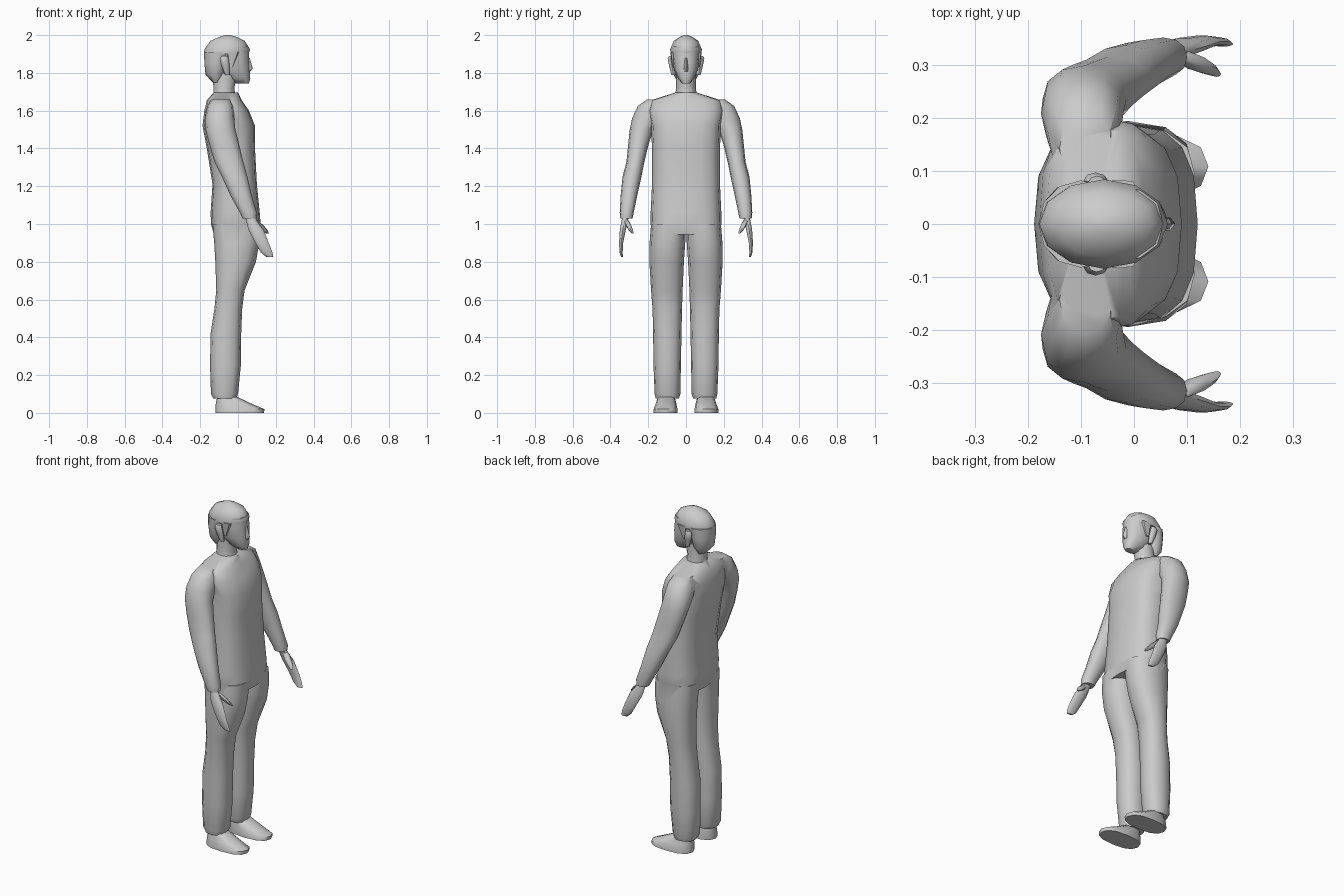
import bpy, bmesh, math

grey = bpy.data.materials.new("plain grey")
grey.diffuse_color = (0.6, 0.6, 0.6, 1)


def power(v, e):
    return math.copysign(abs(v) ** e, v)


def loft(name, rings, sides=12, square=1.0, side=1):
    """Skin of stacked rings, each ring = (z, x0, x1, y0, y1)."""
    bm = bmesh.new()
    loops = []
    for z, x0, x1, y0, y1 in rings:
        loop = []
        for i in range(sides):
            a = 2 * math.pi * i / sides
            x = (x0 + x1) / 2 + (x1 - x0) / 2 * power(math.cos(a), square)
            y = (y0 + y1) / 2 + (y1 - y0) / 2 * power(math.sin(a), square)
            loop.append(bm.verts.new((x, y * side, z)))
        loops.append(loop)
    for a, b in zip(loops, loops[1:]):
        for i in range(sides):
            j = (i + 1) % sides
            bm.faces.new((a[i], a[j], b[j], b[i]))
    bm.faces.new(loops[0])
    bm.faces.new(loops[-1])
    bmesh.ops.recalc_face_normals(bm, faces=bm.faces)
    mesh = bpy.data.meshes.new(name)
    bm.to_mesh(mesh)
    bm.free()
    mesh.materials.append(grey)
    ob = bpy.data.objects.new(name, mesh)
    bpy.context.collection.objects.link(ob)
    return ob


def centred(rows):
    return [(z, x0, x1, -w, w) for z, x0, x1, w in rows]


def activate(ob):
    bpy.ops.object.select_all(action='DESELECT')
    ob.select_set(True)
    bpy.context.view_layer.objects.active = ob


def fuse(base, part):
    """Union a part into the base so no inner walls remain."""
    activate(base)
    mod = base.modifiers.new("union", 'BOOLEAN')
    mod.operation = 'UNION'
    mod.solver = 'EXACT'
    mod.object = part
    bpy.ops.object.modifier_apply(modifier=mod.name)
    bpy.data.objects.remove(part, do_unlink=True)


# Torso from hips to neck base
body = loft("body_suit", centred([
    (0.945, -0.128, 0.112, 0.175), (1.0, -0.143, 0.12, 0.188),
    (1.06, -0.145, 0.115, 0.187), (1.21, -0.135, 0.10, 0.18),
    (1.40, -0.165, 0.09, 0.18), (1.52, -0.188, 0.09, 0.185),
    (1.60, -0.178, 0.058, 0.20), (1.655, -0.165, 0.02, 0.185),
    (1.695, -0.13, 0.0, 0.06)]), sides=16, square=0.75)

# Neck
fuse(body, loft("neck", centred([
    (1.66, -0.132, -0.01, 0.06), (1.72, -0.13, -0.02, 0.052),
    (1.80, -0.135, 0.0, 0.052)])))

for s in (1, -1):
    # Trouser leg
    fuse(body, loft("leg", [
        (0.075, -0.13, -0.01, 0.038, 0.16), (0.10, -0.143, 0.0, 0.03, 0.166),
        (0.25, -0.148, 0.015, 0.027, 0.172), (0.42, -0.145, 0.017, 0.024, 0.174),
        (0.55, -0.125, 0.022, 0.021, 0.177), (0.65, -0.115, 0.035, 0.018, 0.185),
        (0.80, -0.12, 0.095, 0.011, 0.194), (0.90, -0.126, 0.113, 0.004, 0.193),
        (1.0, -0.135, 0.115, 0.002, 0.185)], square=0.85, side=s))
    # Sleeve from cuff to shoulder
    fuse(body, loft("sleeve", [
        (1.03, 0.025, 0.098, 0.283, 0.348), (1.06, 0.01, 0.10, 0.277, 0.351),
        (1.15, -0.04, 0.073, 0.258, 0.346), (1.25, -0.085, 0.05, 0.236, 0.336),
        (1.33, -0.125, 0.028, 0.22, 0.315), (1.42, -0.152, 0.006, 0.198, 0.306),
        (1.50, -0.172, -0.014, 0.172, 0.298), (1.56, -0.175, -0.02, 0.13, 0.285),
        (1.625, -0.162, -0.025, 0.09, 0.255), (1.66, -0.14, -0.04, 0.08, 0.205)],
        square=0.9, side=s))

# Head with jaw
loft("head", centred([
    (1.745, -0.01, 0.058, 0.022), (1.77, -0.06, 0.065, 0.042),
    (1.82, -0.12, 0.062, 0.064), (1.88, -0.14, 0.058, 0.072),
    (1.94, -0.14, 0.055, 0.072)]), square=0.85)
loft("nose", centred([
    (1.808, 0.04, 0.066, 0.012), (1.825, 0.04, 0.078, 0.014),
    (1.88, 0.04, 0.062, 0.006)]), sides=6)

# Hair: rounded cap and lower back
loft("hair_cap", centred([
    (1.90, -0.18, 0.056, 0.082), (1.925, -0.178, 0.064, 0.084),
    (1.97, -0.145, 0.035, 0.064), (1.99, -0.10, -0.005, 0.034),
    (2.0, -0.07, -0.04, 0.012)]), sides=12)
loft("hair_back", centred([
    (1.75, -0.135, -0.10, 0.045), (1.79, -0.172, -0.065, 0.066),
    (1.85, -0.178, -0.05, 0.078), (1.91, -0.18, -0.02, 0.082)]), sides=12)

for s in (1, -1):
    # Ear and sideburn
    loft("ear", [
        (1.79, -0.068, -0.045, 0.055, 0.078), (1.84, -0.088, -0.045, 0.06, 0.09),
        (1.875, -0.095, -0.05, 0.065, 0.097), (1.89, -0.085, -0.055, 0.07, 0.09)],
        sides=8, side=s)
    loft("sideburn", [
        (1.83, -0.045, -0.028, 0.055, 0.072), (1.91, -0.06, 0.005, 0.05, 0.083)],
        sides=8, square=0.6, side=s)
    # Hand with a separate thumb
    hand = loft("hand", [
        (1.05, 0.035, 0.085, 0.298, 0.335), (1.01, 0.045, 0.105, 0.308, 0.343),
        (0.97, 0.055, 0.135, 0.318, 0.351), (0.90, 0.092, 0.163, 0.332, 0.355),
        (0.85, 0.12, 0.182, 0.335, 0.352), (0.825, 0.15, 0.187, 0.334, 0.344)],
        sides=10, side=s)
    fuse(hand, loft("thumb", [
        (1.02, 0.07, 0.105, 0.305, 0.33), (0.99, 0.095, 0.138, 0.288, 0.318),
        (0.965, 0.125, 0.158, 0.28, 0.302), (0.95, 0.148, 0.164, 0.277, 0.288)],
        sides=8, side=s))
    # Shoe
    loft("shoe", [
        (0.0, -0.12, 0.138, 0.045, 0.172), (0.02, -0.12, 0.14, 0.045, 0.171),
        (0.045, -0.118, 0.08, 0.05, 0.162), (0.085, -0.11, -0.005, 0.06, 0.148)],
        sides=12, square=0.8, side=s)

# Soft shading that keeps the sharp creases
for ob in list(bpy.context.collection.objects):
    activate(ob)
    bpy.ops.object.shade_smooth_by_angle(angle=math.radians(50))
